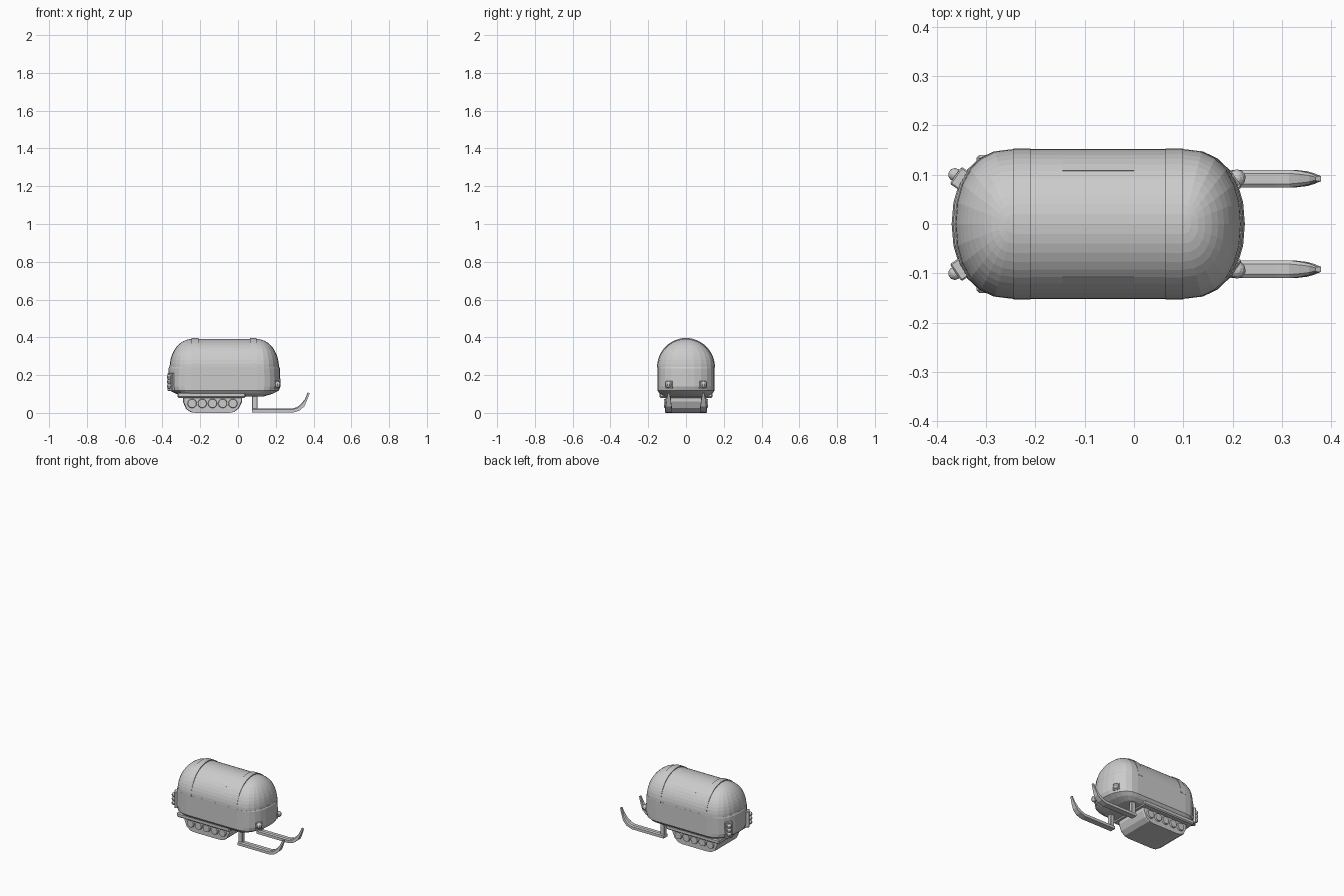
import bpy, bmesh, math
from mathutils import Matrix, Vector

if "Cube" in bpy.data.objects:
    bpy.data.objects.remove(bpy.data.objects["Cube"])

X0, X1, W, ZR = -0.245, 0.10, 0.152, 0.24   # straight hull section, half width, rim height


def finish(bm, name, smooth=False):
    bmesh.ops.remove_doubles(bm, verts=bm.verts, dist=1e-5)
    bmesh.ops.recalc_face_normals(bm, faces=bm.faces)
    me = bpy.data.meshes.new(name)
    bm.to_mesh(me)
    bm.free()
    ob = bpy.data.objects.new(name, me)
    bpy.context.collection.objects.link(ob)
    for p in me.polygons:
        p.use_smooth = smooth
    return ob


def loft(name, rings, closed=True, caps=True):
    """Skin a list of point rings."""
    bm = bmesh.new()
    vs = [[bm.verts.new(p) for p in r] for r in rings]
    n = len(rings[0])
    for a, b in zip(vs, vs[1:]):
        for i in range(n if closed else n - 1):
            j = (i + 1) % n
            bm.faces.new((a[i], a[j], b[j], b[i]))
    if caps:
        bm.faces.new(vs[0])
        bm.faces.new(vs[-1])
    return finish(bm, name)


def box(name, x, y, z, bevel=0.0):
    bm = bmesh.new()
    bmesh.ops.create_cube(bm, size=1)
    for v in bm.verts:
        v.co = [(r[0] + r[1]) / 2 + c * (r[1] - r[0]) for r, c in zip((x, y, z), v.co)]
    if bevel:
        bmesh.ops.bevel(bm, geom=bm.edges[:], offset=bevel, segments=1, affect='EDGES')
    return finish(bm, name)


def stadium(z, w, end, n=12):
    """Plan outline: straight sides with squarish elliptical ends."""
    pts = []
    for cx, s in ((X1, 1), (X0, -1)):
        for i in range(n + 1):
            a = math.pi * (i / n - 0.5)
            c, q = max(math.cos(a), 0), math.sin(a)
            pts.append((cx + s * end * c ** 0.85, s * w * math.copysign(abs(q) ** 0.92, q), z))
    return pts


# upper shell
steps = [math.radians(7.5 * i) for i in range(12)] + [math.radians(89.9)]
loft("upper_shell", [stadium(ZR + 0.151 * math.sin(e), W * math.cos(e), 0.117 * math.cos(e))
                     for e in steps])

# lower hull with tucked-in underside
loft("lower_hull", [stadium(0.088, 0.115, 0.04), stadium(0.102, 0.138, 0.085),
                    stadium(0.118, W, 0.116), stadium(0.14, W, 0.125),
                    stadium(0.236, W, 0.122), stadium(0.244, W, 0.118)])


def arch(name, xa, xb, r_in, r_out, a0, a1, n):
    """Curved strip that follows the shell across its width."""
    rings = []
    for i in range(n + 1):
        a = math.radians(a0 + (a1 - a0) * i / n)
        c, s = math.cos(a), math.sin(a)
        rings.append([(x, r * c, ZR + (r + extra) * s) for x, r, extra in
                      ((xa, r_in, 0), (xb, r_in, 0), (xb, r_out, .003), (xa, r_out, .003))])
    return loft(name, rings)


# hoops over the shell
for tag, x in (("rear", -0.245), ("front", 0.064)):
    arch(tag + "_hoop", x, x + 0.035, 0.145, 0.1535, 0, 180, 24)

# side windows
for tag, a in (("back", 4), ("front", 136)):
    arch(tag + "_window", -0.145, 0.0, 0.145, 0.151, a, a + 40, 5)

# track housing and track belt
box("track_housing", (-0.32, 0.04), (-0.14, 0.14), (0.08, 0.108), 0.006)
profile = [(-0.29, 0.085), (-0.292, 0.06), (-0.275, 0.02), (-0.25, 0.004), (-0.22, 0.0),
           (-0.05, 0.0), (-0.02, 0.005), (0.005, 0.025), (0.022, 0.06), (0.022, 0.085)]
loft("track_belt", [[(-0.135 + (x + 0.135) * k, y, z) for x, z in profile]
                    for y, k in ((-0.108, 0.97), (-0.098, 1), (0.098, 1), (0.108, 0.97))])

# road wheels
for side in (-1, 1):
    for i in range(5):
        bm = bmesh.new()
        bmesh.ops.create_cone(bm, cap_ends=True, segments=16, radius1=0.026, radius2=0.022,
                              depth=0.016,
                              matrix=Matrix.Translation((-0.243 + i * 0.054, side * 0.109, 0.05))
                              @ Matrix.Rotation(-side * math.pi / 2, 4, 'X'))
        finish(bm, "road_wheel")

# skis with upturned tapered tips, and their legs
path = [(0.075, 0.012, 0.018), (0.29, 0.012, 0.018), (0.32, 0.022, 0.018),
        (0.343, 0.042, 0.015), (0.36, 0.07, 0.011), (0.374, 0.106, 0.005)]
for side in (-1, 1):
    yc = side * 0.092
    rings = []
    for i, (x, z, hw) in enumerate(path):
        a, b = path[max(i - 1, 0)], path[min(i + 1, len(path) - 1)]
        t = Vector((b[0] - a[0], 0, b[1] - a[1])).normalized()
        up = Vector((-t.z, 0, t.x)) * (0.011 if i < 4 else 0.006)
        c = Vector((x, yc, z))
        rings.append([c + Vector((0, hw * k, 0)) + up * u for k, u in
                      ((-1, -1), (1, -1), (1, 0.5), (0.6, 1), (-0.6, 1), (-1, 0.5))])
    loft("ski", rings)
    box("ski_leg", (0.075, 0.102), (yc - 0.012, yc + 0.012), (0.01, 0.11), 0.002)


# lamps on angled mounts
def lamp_cluster(name, x, y, ang, zs, z_range, r):
    m = Matrix.Translation((x, y, 0)) @ Matrix.Rotation(ang, 4, 'Z')
    plate = box(name + "_mount", (-0.03, 0.0), (-0.021, 0.021), z_range, 0.003)
    plate.data.transform(m)
    for z in zs:
        bm = bmesh.new()
        bmesh.ops.create_uvsphere(bm, u_segments=10, v_segments=8, radius=r,
                                  matrix=m @ Matrix.Translation((0.002, 0, z)))
        finish(bm, name)


for side in (-1, 1):
    lamp_cluster("headlamp", 0.207, side * 0.092, side * 0.6, [0.15], (0.13, 0.17), 0.018)
    lamp_cluster("tail_lamp", -0.362, side * 0.099, math.pi - side * 0.6,
                 [0.14, 0.165, 0.19], (0.115, 0.212), 0.0135)
